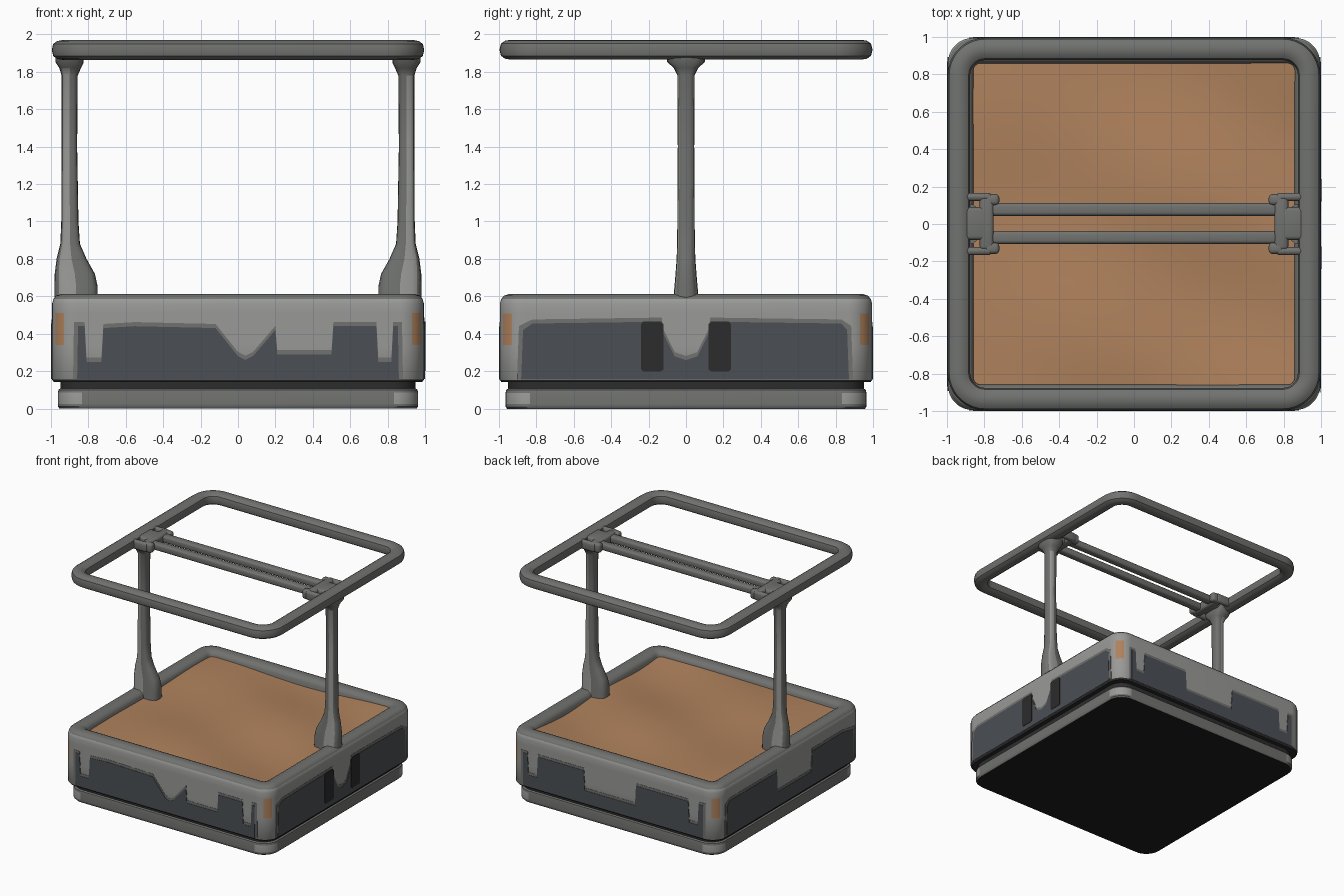
import bpy, bmesh, math

if "Cube" in bpy.data.objects:
    bpy.data.objects.remove(bpy.data.objects["Cube"])

def mat(name, r, g, b):
    m = bpy.data.materials.new(name)
    m.diffuse_color = (r, g, b, 1)
    m.use_nodes = True
    m.node_tree.nodes["Principled BSDF"].inputs["Base Color"].default_value = m.diffuse_color
    return m

LIGHT = mat("light grey", .32, .32, .31)
MID = mat("mid grey", .165, .17, .16)
SLATE = mat("slate", .07, .08, .09)
BLACK = mat("charcoal", .025, .025, .025)
UNDER = mat("underside black", .013, .013, .013)
SAND = mat("sand", .43, .222, .108)

def finish(bm, name, mats, rule=None, smooth=True):
    bmesh.ops.recalc_face_normals(bm, faces=bm.faces)
    if rule:
        for f in bm.faces:
            f.material_index = rule(f.calc_center_median(), f.normal)
    me = bpy.data.meshes.new(name)
    bm.to_mesh(me)
    bm.free()
    ob = bpy.data.objects.new(name, me)
    bpy.context.collection.objects.link(ob)
    for m in mats:
        me.materials.append(m)
    if smooth:
        bpy.ops.object.select_all(action='DESELECT')
        ob.select_set(True)
        bpy.context.view_layer.objects.active = ob
        bpy.ops.object.shade_smooth_by_angle(angle=math.radians(40))
    return ob

def rounded_square(half, r, z, steps=9):
    pts = []
    for q in range(4):
        cx, cy = [(1, 1), (-1, 1), (-1, -1), (1, -1)][q]
        for k in range(steps + 1):
            a = math.radians(90 * (q + k / steps))
            pts.append((cx * (half - r) + r * math.cos(a), cy * (half - r) + r * math.sin(a), z))
    return pts

def loft(loops, name, mats, rule=None, closed=False, caps=(True, True)):
    bm = bmesh.new()
    rings = [[bm.verts.new(p) for p in lp] for lp in loops]
    n = len(rings[0])
    pairs = list(zip(rings, rings[1:])) + ([(rings[-1], rings[0])] if closed else [])
    for a, b in pairs:
        for i in range(n):
            bm.faces.new((a[i], a[(i + 1) % n], b[(i + 1) % n], b[i]))
    if not closed:
        for ring, cap in ((rings[0], caps[0]), (rings[-1], caps[1])):
            if cap:
                bm.faces.new(ring)
    return finish(bm, name, mats, rule)

def box(name, x0, x1, y0, y1, z0, z1, m, bevel=.015):
    bm = bmesh.new()
    bmesh.ops.create_cube(bm, size=1)
    for v in bm.verts:
        v.co = ((x0 + x1) / 2 + v.co.x * (x1 - x0), (y0 + y1) / 2 + v.co.y * (y1 - y0),
                (z0 + z1) / 2 + v.co.z * (z1 - z0))
    bmesh.ops.bevel(bm, geom=bm.edges[:], offset=bevel, segments=3, affect='EDGES', profile=.5)
    return finish(bm, name, [m])

# plinth with light corner caps and black underside
def plinth_rule(c, n):
    if n.z < -.9:
        return 2
    return 1 if abs(c.x) > .84 and abs(c.y) > .84 and .02 < c.z < .09 else 0
loft([rounded_square(h, .13, z) for h, z in
      ((.955, 0), (.963, .01), (.963, .025), (.963, .085), (.96, .1), (.95, .108))],
     "plinth", [MID, LIGHT, UNDER], plinth_rule)
# recessed groove
loft([rounded_square(.95, .13, z) for z in (.1, .15)], "groove", [BLACK])

# main tray wall with rolled rim and corner lamps
def tray_rule(c, n):
    if .34 < c.z < .51 and abs(abs(c.x) - abs(c.y)) < .046 and abs(c.x) > .9:
        return 2
    if c.z < .16 and n.z < -.3:
        return 3
    return 1 if c.z > .585 or n.z > .3 or abs(c.x) < .9 > abs(c.y) else 0
profile = ((.94, .142), (.985, .142), (.994, .155), (.994, .34), (.994, .51), (.994, .56), (.987, .585),
           (.972, .604), (.945, .612), (.9, .612), (.875, .6), (.86, .58), (.855, .5))
loft([rounded_square(h, max(.04, .13 - (.994 - h) * .7), z) for h, z in profile],
     "tray_wall", [LIGHT, MID, SAND, BLACK], tray_rule, caps=(False, False))

# sand surface with soft waves
bm = bmesh.new()
bmesh.ops.create_grid(bm, x_segments=44, y_segments=44, size=.87)
for v in bm.verts:
    x, y = v.co.x, v.co.y
    v.co.z = .562 + .012 * math.sin(4.2 * x + 1.5 * y) * math.cos(4.5 * y - 1) + .010 * math.sin(6 * y + 2 * x)
finish(bm, "sand_bed", [SAND])

# thin painted panels on the four walls
def plate(name, pts, side, m, d):
    """pts are (along, z); side is the outward direction of the wall."""
    bm = bmesh.new()
    def pos(u, z, out):
        return {'front': (u, -out, z), 'back': (u, out, z),
                'right': (out, u, z), 'left': (-out, u, z)}[side]
    lo = [bm.verts.new(pos(u, z, .991)) for u, z in pts]
    hi = [bm.verts.new(pos(u, z, .994 + d)) for u, z in pts]
    n = len(pts)
    bm.faces.new(lo)
    bm.faces.new(hi)
    for i in range(n):
        bm.faces.new((lo[i], lo[(i + 1) % n], hi[(i + 1) % n], hi[i]))
    return finish(bm, name, [m], smooth=False)

walls = {
    'front': [(-.86, .157), (-.855, .44), (-.82, .44), (-.81, .25), (-.73, .25), (-.72, .43), (-.55, .44),
              (-.12, .43), (-.08, .38), (0, .28), (.04, .26), (.08, .28), (.2, .42), (.21, .29), (.5, .29),
              (.51, .44), (.74, .44), (.75, .25), (.82, .25), (.83, .44), (.855, .44), (.86, .157)],
    'right': [(-.88, .157), (-.87, .42), (-.82, .455), (-.13, .465), (-.12, .4), (-.06, .28), (0, .26),
              (.06, .28), (.12, .4), (.13, .465), (.83, .455), (.86, .42), (.87, .157)],
    'back': [(-.86, .157), (-.86, .44), (-.82, .44), (-.81, .26), (-.73, .26), (-.72, .44), (-.22, .44),
             (-.21, .27), (.27, .27), (.28, .44), (.72, .44), (.73, .26), (.81, .26), (.82, .44), (.86, .44),
             (.86, .157)],
    'left': [(-.87, .157), (-.86, .43), (-.72, .455), (-.3, .455), (-.29, .28), (.17, .28), (.18, .455),
             (.83, .455), (.86, .42), (.87, .157)],
}
for side, pts in walls.items():
    plate(side + "_panel", pts, side, SLATE, .005)
    # the border follows the panel outline, a little wider at both ends
    plate(side + "_panel_border", [(u + math.copysign(.022, u) if abs(u) > .853 else u, z + .022 if z > .2 else z)
                                   for u, z in pts], side, MID, .002)
for s in (-1, 1):
    a, b = s * .12, s * .24
    plate("right_vent", [(a, .21), (a, .45), (a + s * .015, .465), (b - s * .01, .465), (b, .45), (b, .21),
                         (b - s * .01, .2), (a + s * .015, .2)], 'right', BLACK, .008)

# upper frame ring
ring = []
for i in range(12):
    t = math.tau * i / 12
    d = .06 - .06 * math.cos(t)
    ring.append(rounded_square(.996 - d, .2 - d, 1.917 + .053 * math.copysign(abs(math.sin(t)) ** .7, math.sin(t))))
loft(ring, "upper_frame", [MID], closed=True)

# posts with flared feet and heads, and bar brackets
sections = ((.55, .75, .98, .07), (.65, .75, .98, .062), (.72, .765, .98, .056), (.8, .81, .97, .05),
            (.88, .845, .95, .048), (1.0, .853, .945, .046), (1.4, .86, .943, .044), (1.78, .857, .943, .046),
            (1.82, .84, .955, .065), (1.85, .825, .975, .1), (1.9, .825, .975, .11))
def post_section(s, z, x0, x1, hy):
    pts = []
    for i in range(16):
        t = math.tau * i / 16
        c, n = [math.copysign(abs(v) ** .65, v) for v in (math.cos(t), math.sin(t))]
        pts.append((s * ((x0 + x1) / 2 + (x1 - x0) / 2 * c), hy * n, z))
    return pts
for s, side in ((-1, "left"), (1, "right")):
    loft([post_section(s, *sec) for sec in sections], side + "_post", [MID, LIGHT],
         lambda c, n: 1 if abs(n.y) > .75 and c.z < 1.8 and abs(c.x) > .89 else 0)
    def part(name, x0, x1, y0, y1):
        box(side + name, *sorted((s * x0, s * x1)), y0, y1, 1.875, 1.955, MID, .02)
    part("_bracket", .75, .825, -.14, .15)
    part("_bracket_core", .78, .92, -.085, .09)
    for t in (-1, 1):
        part("_bracket_arm", .76, .92, t * .145 - .022, t * .145 + .022)
        part("_bracket_knob", .72, .8, t * .13 - .03, t * .13 + .03)

# twin crossbars
for y in (-.072, .078):
    box("crossbar", -.78, .78, y - .034, y + .034, 1.885, 1.945, MID, .018)
